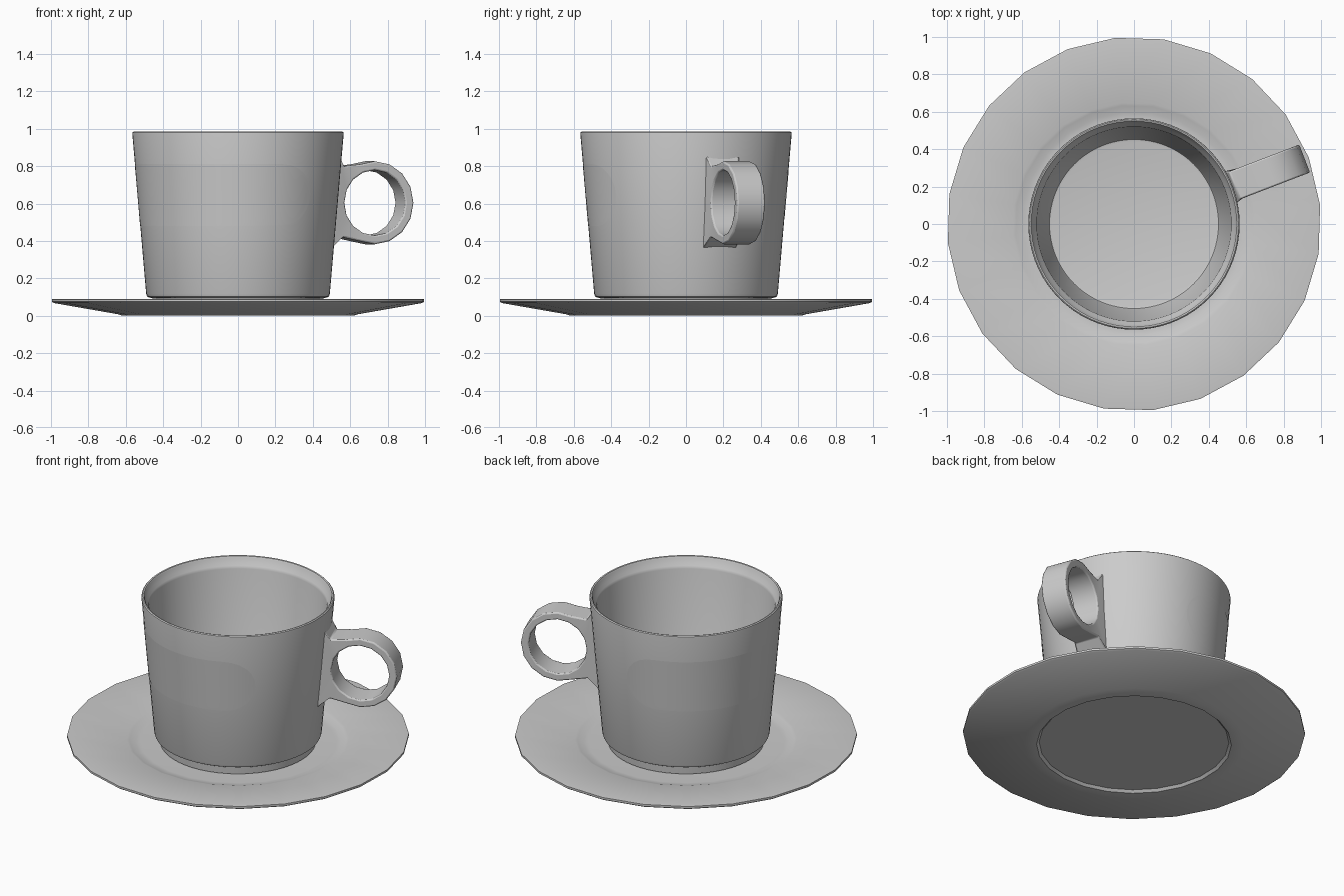
import bpy
from math import sin, cos, radians, pi, sqrt

if "Cube" in bpy.data.objects:
    bpy.data.objects.remove(bpy.data.objects["Cube"])


def make_object(name, verts, faces, angle=35):
    mesh = bpy.data.meshes.new(name)
    mesh.from_pydata(verts, [], faces)
    mesh.update()
    obj = bpy.data.objects.new(name, mesh)
    bpy.context.collection.objects.link(obj)
    bpy.ops.object.select_all(action='DESELECT')
    obj.select_set(True)
    bpy.context.view_layer.objects.active = obj
    bpy.ops.object.mode_set(mode='EDIT')
    bpy.ops.mesh.select_all(action='SELECT')
    bpy.ops.mesh.normals_make_consistent(inside=False)
    bpy.ops.object.mode_set(mode='OBJECT')
    bpy.ops.object.shade_smooth_by_angle(angle=radians(angle))
    return obj


def lathe(name, profile, sides, offset=0.0):
    """Spin an (r, z) profile; first and last ring are capped."""
    verts = [(r * cos(offset + 2 * pi * i / sides), r * sin(offset + 2 * pi * i / sides), z)
             for r, z in profile for i in range(sides)]
    faces = []
    for k in range(len(profile) - 1):
        for i in range(sides):
            j = (i + 1) % sides
            a, b = k * sides, (k + 1) * sides
            faces.append((a + i, a + j, b + j, b + i))
    last = (len(profile) - 1) * sides
    faces += [tuple(range(sides)), tuple(range(last, last + sides))]
    return make_object(name, verts, faces)


# Saucer: 24-sided plate with foot ring and sunken well
lathe("saucer", [(0.555, 0.015), (0.57, 0.0), (0.62, 0.0), (0.645, 0.008),
                 (0.99, 0.068), (1.0, 0.075), (1.0, 0.088), (0.99, 0.09),
                 (0.65, 0.058), (0.635, 0.054), (0.60, 0.042), (0.57, 0.04)],
      24, radians(5.8))

# Cup: tapered body with foot, stepped inner lip and flat floor
lathe("cup_body", [(0.44, 0.038), (0.455, 0.045), (0.458, 0.095), (0.475, 0.097),
                   (0.486, 0.103), (0.491, 0.118), (0.565, 0.972), (0.564, 0.98),
                   (0.558, 0.985), (0.55, 0.983), (0.545, 0.975), (0.538, 0.945),
                   (0.525, 0.932), (0.52, 0.915), (0.458, 0.16), (0.452, 0.148),
                   (0.44, 0.145)], 72)

# Handle: 16-sided ring flaring into the cup wall
CENTRE, HEIGHT, OUTER, INNER = 0.755, 0.604, 0.222, 0.175
flare = {6: (0.575, 0.80), 7: (0.54, 0.86), 8: (0.51, 0.604),
         9: (0.50, 0.36), 10: (0.57, 0.42)}
direction = radians(21)
verts, faces = [], []
for i in range(16):
    a = 2 * pi * i / 16
    outer = flare.get(i, (CENTRE + OUTER * cos(a), HEIGHT + OUTER * sin(a)))
    inner = (CENTRE + INNER * cos(a), HEIGHT + INNER * sin(a))
    half = 0.095 if 7 <= i <= 9 else 0.08
    for (r, z), w in ((outer, -half), (outer, half), (inner, 0.08), (inner, -0.08)):
        verts.append((r * cos(direction) - w * sin(direction),
                      r * sin(direction) + w * cos(direction), z))
    for k in range(4):
        n, m = (i + 1) % 16 * 4, (k + 1) % 4
        faces.append((i * 4 + k, i * 4 + m, n + m, n + k))
handle = make_object("handle", verts, faces)
bevel = handle.modifiers.new("soft_edges", 'BEVEL')
bevel.width = 0.008
bevel.segments = 2
bevel.limit_method = 'ANGLE'
bevel.angle_limit = radians(50)

# Wrap-around panel with rounded ends, flush on the cup wall
ROWS, COLS, Z_MID, Z_HALF = 12, 72, 0.645, 0.165
verts, faces = [], []
for j in range(ROWS + 1):
    t = -cos(pi * j / ROWS)
    z = Z_MID + Z_HALF * t
    r = 0.491 + (z - 0.118) * 0.0867 + 0.001
    inset = 20 * (1 - sqrt(max(0, 1 - t * t)))
    for i in range(COLS + 1):
        a = radians((85 + inset) + (231 - 2 * inset) * i / COLS)
        verts.append((r * cos(a), r * sin(a), z))
for j in range(ROWS):
    for i in range(COLS):
        a = j * (COLS + 1) + i
        faces.append((a, a + 1, a + COLS + 2, a + COLS + 1))
make_object("wrap_panel", verts, faces)
